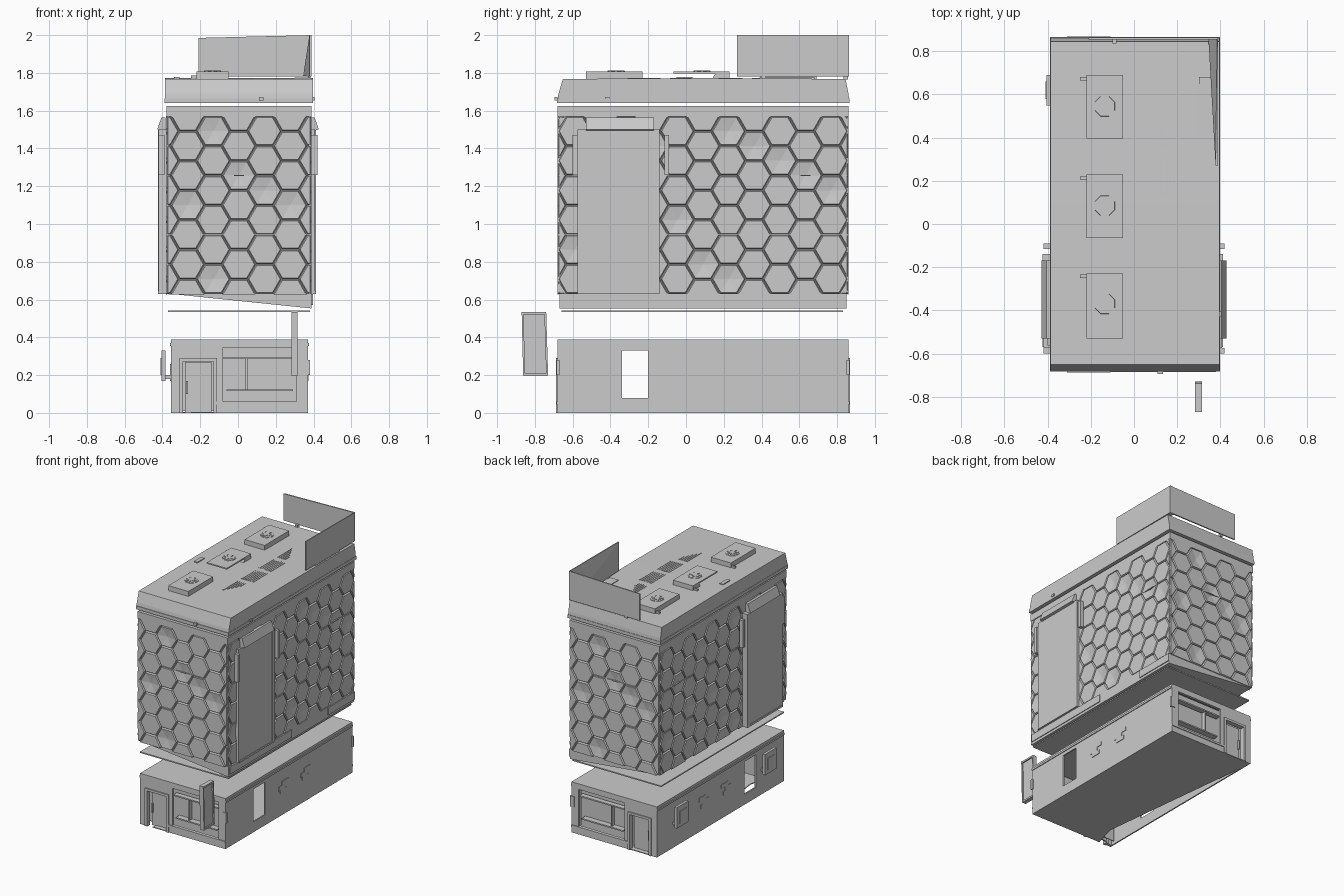
import bpy, bmesh, math
from mathutils import Matrix, Vector

if "Cube" in bpy.data.objects:
    bpy.data.objects.remove(bpy.data.objects["Cube"])

CY = 0.09   # depth centre of the building
HY = 0.77   # half depth
CX = 0.005  # width centre


def finish(name, bm):
    bmesh.ops.recalc_face_normals(bm, faces=bm.faces)
    me = bpy.data.meshes.new(name)
    bm.to_mesh(me)
    bm.free()
    ob = bpy.data.objects.new(name, me)
    bpy.context.collection.objects.link(ob)
    return ob


def boxes(name, items):
    """One object from (x0, x1, y0, y1, z0, z1) boxes."""
    bm = bmesh.new()
    for x0, x1, y0, y1, z0, z1 in items:
        m = Matrix.Translation(((x0 + x1) / 2, (y0 + y1) / 2, (z0 + z1) / 2))
        m = m @ Matrix.Diagonal((abs(x1 - x0), abs(y1 - y0), abs(z1 - z0), 1))
        bmesh.ops.create_cube(bm, size=1, matrix=m)
    return finish(name, bm)


def prism(name, profile, axis, a, b):
    """Extrude a 2D profile along axis x (profile y,z), y (x,z) or z (x,y)."""
    def put(p, t):
        return {'x': (t, p[0], p[1]), 'y': (p[0], t, p[1]), 'z': (p[0], p[1], t)}[axis]
    bm = bmesh.new()
    lo = [bm.verts.new(put(p, a)) for p in profile]
    hi = [bm.verts.new(put(p, b)) for p in profile]
    bm.faces.new(lo)
    bm.faces.new(hi)
    n = len(profile)
    for i in range(n):
        bm.faces.new((lo[i], lo[(i + 1) % n], hi[(i + 1) % n], hi[i]))
    return finish(name, bm)


def hex_wall(name, width, centre, angle):
    """Wall of bevelled hexagon plates, trimmed to the wall's rectangle."""
    z0, z1, h = 0.63, 1.57, 0.94 / 6
    s = h / math.sqrt(3)
    bm = bmesh.new()
    cols = int(width / 2 / (1.5 * s)) + 2
    for i in range(-cols, cols + 1):
        for j in range(-1, 8):
            u, v = i * 1.5 * s, z0 + (j + 0.5 * (i % 2)) * h - (z0 + z1) / 2
            bm.faces.new([bm.verts.new((u + 0.98 * s * math.cos(k * math.pi / 3),
                                        v + 0.98 * s * math.sin(k * math.pi / 3), 0))
                          for k in range(6)])
    for co, no in (((width / 2, 0, 0), (1, 0, 0)), ((-width / 2, 0, 0), (-1, 0, 0)),
                   ((0, (z1 - z0) / 2, 0), (0, 1, 0)), ((0, (z0 - z1) / 2, 0), (0, -1, 0))):
        bmesh.ops.bisect_plane(bm, geom=bm.verts[:] + bm.edges[:] + bm.faces[:],
                               plane_co=co, plane_no=no, clear_outer=True)
    bm.normal_update()
    bmesh.ops.reverse_faces(bm, faces=[f for f in bm.faces if f.normal.z < 0])
    bm.normal_update()
    plates = bm.faces[:]
    bmesh.ops.inset_individual(bm, faces=plates, thickness=0.006, depth=0.013)
    dents = [f for k, f in enumerate(plates) if k % 5 == 0 and f.calc_area() > 0.01]
    bmesh.ops.poke(bm, faces=dents, offset=-0.012)
    # Horizontal seams between the cladding courses
    for z in (-0.157, 0.157):
        bmesh.ops.create_cube(bm, size=1, matrix=Matrix.Translation((0, z, 0.006))
                              @ Matrix.Diagonal((width, 0.006, 0.014, 1)))
    bm.transform(Matrix.Translation((centre[0], centre[1], (z0 + z1) / 2))
                 @ Matrix.Rotation(angle, 4, 'Z') @ Matrix.Rotation(math.pi / 2, 4, 'X'))
    me = bpy.data.meshes.new(name)
    bm.to_mesh(me)
    bm.free()
    bpy.context.collection.objects.link(bpy.data.objects.new(name, me))


# Ground floor: side walls with one through opening each
X0, X1, Y0, Y1 = -0.355, 0.37, CY - HY, CY + HY
for name, a, b in (("base_wall_left", X0, X0 + 0.01), ("base_wall_right", X1 - 0.01, X1)):
    boxes(name, [(a, b, Y0, -0.34, 0, 0.385), (a, b, -0.20, Y1, 0, 0.385),
                 (a, b, -0.34, -0.20, 0, 0.08), (a, b, -0.34, -0.20, 0.33, 0.385)])
prism("base_floor", [(X1, Y0), (X1, Y1), (X0, Y1), (-0.2, -0.5), (-0.25, Y0)], 'z', 0, 0.006)
boxes("base_lid", [(X0, X1, Y0, Y1, 0.378, 0.388)])
boxes("base_cornice", [(a, b, Y0, Y1, 0.355, 0.37) for a, b in ((X0 - .006, X0), (X1, X1 + .006))])

# Shop fronts on the front and back, with door, window and shelves
for side, s in (("front", -1), ("back", 1)):
    def y(d):
        return CY + s * (HY - d)
    boxes(side + "_shop_wall", [
        (X0, -0.31, y(0), y(0.02), 0, 0.385), (-0.31, -0.11, y(0), y(0.02), 0.29, 0.385),
        (-0.11, -0.08, y(0), y(0.02), 0, 0.385), (-0.08, 0.31, y(0), y(0.02), 0, 0.06),
        (-0.08, 0.31, y(0), y(0.02), 0.345, 0.385), (0.31, X1, y(0), y(0.02), 0, 0.385)])
    boxes(side + "_shop_backing", [(-0.33, 0.33, y(0.06), y(0.065), 0.01, 0.37)])
    boxes(side + "_door", [(-0.28, -0.14, y(0.035), y(0.045), 0, 0.27),
                           (-0.275, -0.265, y(0.02), y(0.035), 0.1, 0.17)])
    boxes(side + "_door_frame", [(-0.31, -0.29, y(-0.008), y(0.03), 0, 0.29),
                                 (-0.13, -0.11, y(-0.008), y(0.03), 0, 0.29),
                                 (-0.31, -0.11, y(-0.008), y(0.03), 0.272, 0.29)])
    boxes(side + "_window_shelves", [(-0.06, 0.29, y(0.01), y(0.055), 0.115, 0.125),
                                     (-0.08, 0.31, y(0.01), y(0.05), 0.285, 0.295),
                                     (0.04, 0.05, y(0.02), y(0.05), 0.125, 0.285)])
    boxes(side + "_sill", [(-0.11, X1, y(-0.006), y(0.0), 0.045, 0.06)])
    boxes(side + "_wall_lamp", [(0.345, 0.38, y(-0.006), y(0.01), 0.2, 0.28)])

# Stepped brick patches on both base walls
for name, a, b in (("bricks_left", X0 - 0.004, X0), ("bricks_right", X1, X1 + 0.004)):
    boxes(name, [(a, b, yy + dy, yy + dy + 0.08, 0.2 + dz, 0.23 + dz)
                 for yy in (0.0, 0.27) for dy, dz in ((-0.04, 0), (0, 0.03), (-0.02, -0.03))])

# Cooling units hung off the left base wall
for i, yc in enumerate((0.62, -0.45)):
    boxes(f"cooling_unit_{i}", [(-0.405, -0.385, yc - 0.07, yc + 0.07, 0.17, 0.33),
                                (-0.385, X0, yc - 0.05, yc - 0.03, 0.18, 0.2),
                                (-0.385, X0, yc + 0.03, yc + 0.05, 0.18, 0.2),
                                (-0.41, -0.405, yc - 0.04, yc + 0.04, 0.2, 0.29)])

# Street sign standing off the front
prism("street_sign", [(-0.865, 0.525), (-0.748, 0.525), (-0.738, 0.2), (-0.858, 0.2)], 'x', 0.29, 0.305)
for name, a, b in (("street_sign_front_edge", (-0.87, 0.535), (-0.862, 0.197)),
                   ("street_sign_back_edge", (-0.75, 0.53), (-0.74, 0.197))):
    prism(name, [a, (a[0] + 0.01, a[1]), (b[0] + 0.01, b[1]), b], 'x', 0.282, 0.314)
boxes("street_sign_rails", [(0.282, 0.314, -0.868, -0.742, 0.52, 0.533),
                            (0.282, 0.314, -0.86, -0.732, 0.195, 0.208)])

# Floating slab between the two storeys
boxes("floor_slab", [(-0.37, 0.382, -0.66, 0.83, 0.533, 0.542)])

# Upper storey: core, slanted underside, top band and hexagon cladding
boxes("upper_core", [(CX - 0.372, CX + 0.372, Y0 + 0.012, Y1 - 0.012, 0.628, 1.6)])
prism("slanted_underside", [(-0.375, 0.632), (0.39, 0.632), (0.39, 0.553)], 'y', Y0 + 0.01, Y1 - 0.01)
boxes("underside_trim", [(0.39, 0.396, -0.66, 0.09, 0.572, 0.63), (0.39, 0.396, 0.53, 0.85, 0.572, 0.63)])
boxes("upper_band", [(CX - 0.383, CX + 0.383, Y0, Y1, 1.57, 1.624)])
hex_wall("hex_wall_front", 0.76, (CX, Y0 + 0.012), 0)
hex_wall("hex_wall_right", 1.53, (CX + 0.372, CY), math.pi / 2)
hex_wall("hex_wall_back", 0.76, (CX, Y1 - 0.012), math.pi)
hex_wall("hex_wall_left", 1.53, (CX - 0.372, CY), -math.pi / 2)

# Tall side panels with sloped hoods and brackets
for side, s, reach, gap in (("left", -1, 0.42, 0.40), ("right", 1, 0.408, 0.395)):
    boxes(side + "_panel", [(s * gap, s * reach, -0.56, -0.16, 0.63, 1.5)])
    boxes(side + "_panel_frame", [(s * 0.38, s * reach, -0.575, -0.56, 0.63, 1.5),
                                  (s * 0.38, s * (reach + .004), -0.17, -0.14, 0.63, 1.5),
                                  (s * 0.38, s * (reach + .004), -0.57, -0.14, 0.63, 0.645)])
    prism(side + "_panel_hood", [(s * 0.385, 1.565), (s * 0.405, 1.565), (s * 0.428, 1.5), (s * 0.385, 1.49)],
          'y', -0.53, -0.17)
    boxes(side + "_panel_brackets", [(s * 0.39, s * 0.42, yy, yy + 0.025, 1.26, 1.47) for yy in (-0.6, -0.115)])

# Roof block with sloped front and back
prism("roof", [(-0.683, 1.64), (-0.675, 1.69), (-0.652, 1.768), (0.1, 1.772), (0.845, 1.768), (0.86, 1.69),
               (0.865, 1.64)], 'x', -0.386, 0.396)
boxes("roof_lip", [(-0.388, 0.398, -0.684, 0.866, 1.64, 1.665)])
boxes("roof_lamps", [(0.11, 0.135, -0.695, -0.68, 1.655, 1.672), (0.396, 0.405, -0.43, -0.405, 1.655, 1.672)])

# Roof vent boxes with octagonal fans
boxes("vent_box_front", [(-0.22, -0.05, -0.53, -0.23, 1.765, 1.807)])
boxes("vent_box_back", [(-0.22, -0.05, 0.395, 0.69, 1.765, 1.807)])
boxes("vent_plate_middle", [(-0.22, -0.05, -0.065, 0.16, 1.797, 1.807)])
prism("vent_wedge_middle", [(0.14, 1.77), (0.23, 1.77), (0.23, 1.807), (0.16, 1.807)], 'x', -0.22, -0.05)
for i, yc in enumerate((-0.37, 0.085, 0.545)):
    bm = bmesh.new()
    for r0, z in ((0.055, 1.803), (0.018, 1.806)):
        bmesh.ops.create_cone(bm, cap_ends=True, segments=8, radius1=r0, radius2=r0 * 0.9, depth=0.012,
                              matrix=Matrix.Translation((-0.135, yc, z)) @ Matrix.Rotation(math.pi / 8, 4, 'Z'))
    for k in range(4):
        m = Matrix.Translation((-0.135, yc, 1.81)) @ Matrix.Rotation(k * math.pi / 4, 4, 'Z')
        bmesh.ops.create_cube(bm, size=1, matrix=m @ Matrix.Diagonal((0.09, 0.012, 0.003, 1)))
    finish(f"vent_fan_{i}", bm)
    boxes(f"vent_pipe_{i}", [(-0.25, -0.22, yc + 0.12, yc + 0.135, 1.77, 1.785)])
boxes("roof_hatch", [(-0.34, -0.31, -0.05, 0.035, 1.765, 1.778)])

# Roof louvres in four groups, shorter towards the ends
slats = []
for a, b, n, step in ((0.35, 0.52, 5, -1), (0.13, 0.30, 7, 0), (-0.085, 0.085, 7, 0), (-0.31, -0.135, 5, 1)):
    for i in range(n):
        x = 0.085 + i * 0.016
        lo = a + 0.03 * i if step > 0 else a
        hi = b - 0.03 * i if step < 0 else b
        slats.append((x, x + 0.009, lo, hi, 1.766, 1.774))
boxes("roof_louvres", slats)

# Corner billboard on the roof: back sheet, and side sheet thickening to the corner
prism("billboard_back", [(-0.21, 1.78), (0.39, 1.78), (0.39, 2.0), (-0.21, 1.985)], 'y', 0.854, 0.864)
bm = bmesh.new()
for p in ((0.378, 0.27, 1.78), (0.388, 0.27, 1.78), (0.378, 0.27, 2.0), (0.388, 0.27, 2.0),
          (0.345, 0.855, 1.785), (0.39, 0.864, 1.78), (0.385, 0.855, 2.0), (0.39, 0.864, 2.0)):
    bm.verts.new(p)
bmesh.ops.convex_hull(bm, input=bm.verts)
finish("billboard_side", bm)
boxes("billboard_feet", [(0.3, 0.385, 0.39, 0.68, 1.765, 1.776), (0.37, 0.385, 0.4, 0.42, 1.765, 1.785),
                         (-0.1, -0.08, 0.835, 0.858, 1.765, 1.785)])
